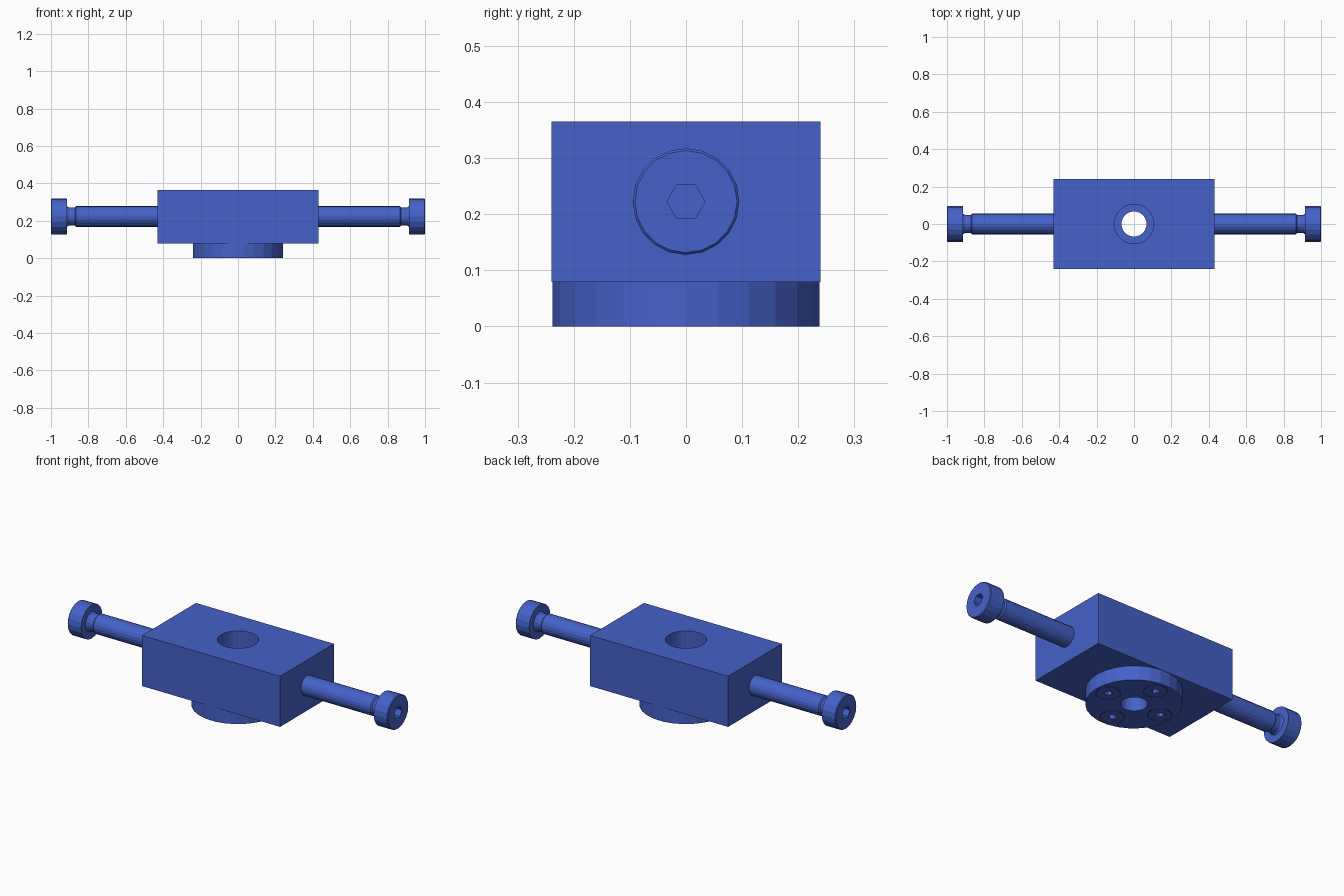
import bpy, bmesh
from math import pi, cos, sin
from mathutils import Matrix

if "Cube" in bpy.data.objects:
    bpy.data.objects.remove(bpy.data.objects["Cube"])

blue = bpy.data.materials.new("blue")
blue.diffuse_color = (0.06, 0.12, 0.58, 1)
blue.use_nodes = True
blue.node_tree.nodes["Principled BSDF"].inputs["Base Color"].default_value = blue.diffuse_color


def add(name, bm):
    bmesh.ops.recalc_face_normals(bm, faces=bm.faces[:])
    me = bpy.data.meshes.new(name)
    bm.to_mesh(me)
    bm.free()
    me.materials.append(blue)
    ob = bpy.data.objects.new(name, me)
    bpy.context.collection.objects.link(ob)
    return ob


def turned(name, profile, sides, matrix=Matrix(), phase=0.0):
    """Solid of revolution about z from (radius, height) pairs, capped."""
    bm = bmesh.new()
    rings = [[bm.verts.new(matrix @ Matrix.Translation(
        (r * cos(phase + 2 * pi * i / sides), r * sin(phase + 2 * pi * i / sides), h)).translation)
        for i in range(sides)] for r, h in profile]
    for a, b in zip(rings, rings[1:]):
        for i in range(sides):
            j = (i + 1) % sides
            bm.faces.new((a[i], a[j], b[j], b[i]))
    bm.faces.new(rings[0])
    bm.faces.new(rings[-1])
    return add(name, bm)


def cut(ob, cutter):
    mod = ob.modifiers.new("cut", 'BOOLEAN')
    mod.operation = 'DIFFERENCE'
    mod.solver = 'EXACT'
    mod.object = cutter
    bpy.context.view_layer.objects.active = ob
    bpy.ops.object.modifier_apply(modifier=mod.name)
    bpy.data.objects.remove(cutter)


# body block with its bore
bm = bmesh.new()
bmesh.ops.create_cube(bm, size=1, matrix=Matrix.Translation((0, 0, 0.2225))
                      @ Matrix.Diagonal((0.862, 0.48, 0.286, 1)))
block = add("body_block", bm)
cut(block, turned("bore_cutter", [(0.106, 0.0), (0.106, 0.5)], 26))

# round flange underneath with a narrower bore
flange = turned("flange", [(0.24, 0), (0.24, 0.0795)], 26)
cut(flange, turned("flange_cutter", [(0.067, -0.1), (0.067, 0.2)], 26))

# four countersunk screws, flush with the flange
for k in range(4):
    place = Matrix.Rotation(k * pi / 2, 4, 'Z') @ Matrix.Translation((0.165, 0, 0))
    cut(flange, turned("seat_cutter", [(0.0615, -0.02), (0.0615, 0.0), (0.029, 0.034), (0.029, 0.2)], 20, place))
    screw = turned(f"flange_screw_{k + 1}",
                   [(0.059, 0.0), (0.0275, 0.033), (0.0275, 0.15)], 20, place)
    cut(screw, turned("socket_cutter", [(0.021, -0.05), (0.021, 0.03)], 6, place))

# long cap-head bolts, mirrored left and right
for side, s in (("right", 1), ("left", -1)):
    place = Matrix.Translation((0, 0, 0.2225)) @ Matrix.Rotation(s * pi / 2, 4, 'Y')
    bolt = turned(f"{side}_bolt", [
        (0.055, 0.2), (0.055, 0.865), (0.049, 0.872), (0.049, 0.905), (0.055, 0.914),
        (0.095, 0.914), (0.095, 0.996), (0.091, 1.0)], 20, place)
    cut(bolt, turned("hex_cutter", [(0.034, 0.95), (0.034, 1.1)], 6, place, pi / 2))
